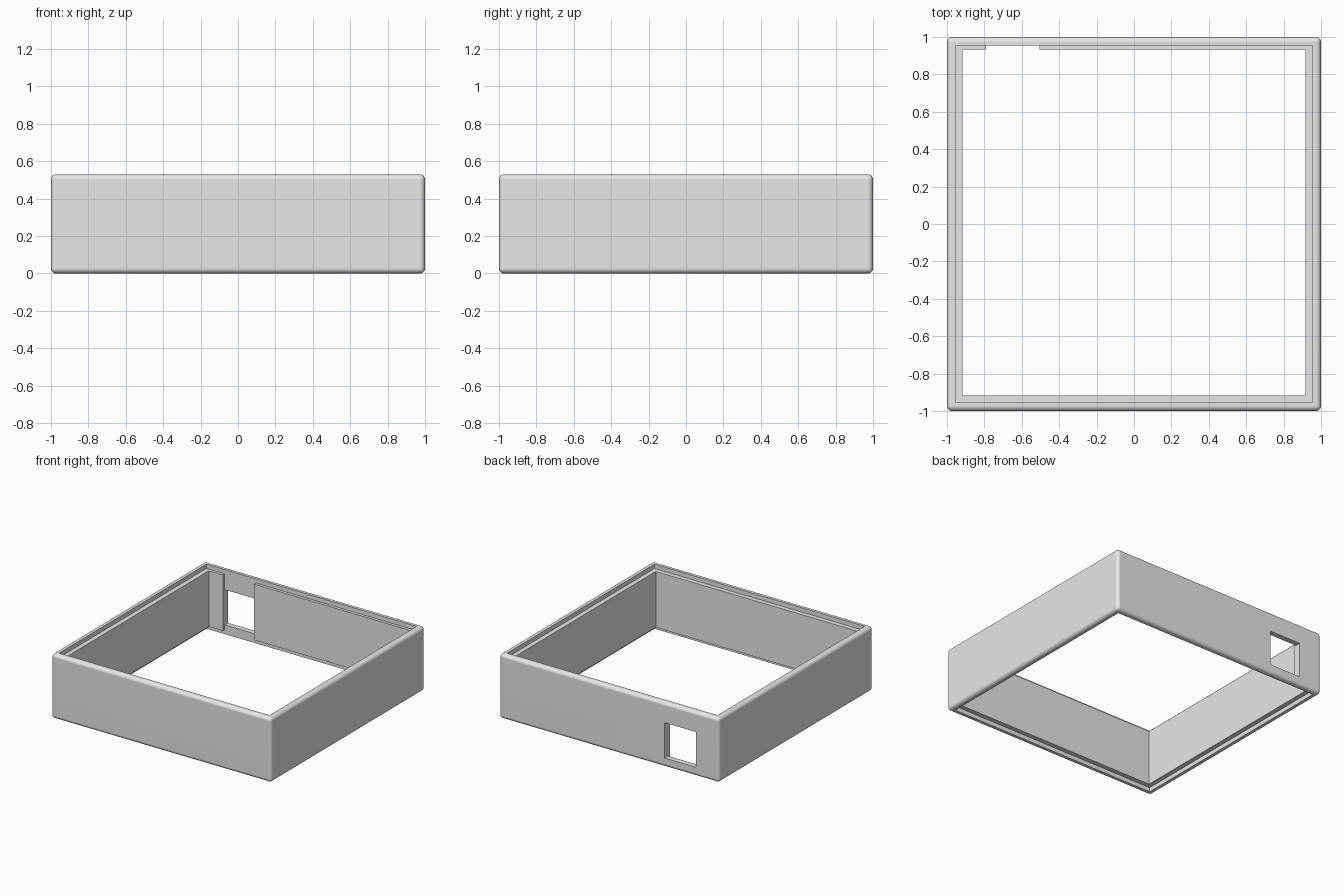
import bpy
import math

if "Cube" in bpy.data.objects:
    bpy.data.objects.remove(bpy.data.objects["Cube"], do_unlink=True)

HEIGHT = 0.53
RABBET = 0.035      # depth of the stepped lip, top and bottom
LIP = 0.955         # half width of the stepped lip opening
INNER = 0.917       # half width of the main opening
BACK = 0.932        # inner face of the back wall
WIN_X = (-0.79, -0.505)
WIN_Z = (0.075, 0.365)

grey = bpy.data.materials.new("light_grey")
grey.use_nodes = True
grey.diffuse_color = (0.8, 0.8, 0.8, 1)
grey.node_tree.nodes["Principled BSDF"].inputs["Base Color"].default_value = (0.8, 0.8, 0.8, 1)


def box(name, xs, ys, zs):
    """Axis-aligned box given its limits on each axis."""
    bpy.ops.mesh.primitive_cube_add(size=1)
    ob = bpy.context.object
    ob.name = name
    limits = (xs, ys, zs)
    for v in ob.data.vertices:
        for axis, (low, high) in enumerate(limits):
            v.co[axis] = high if v.co[axis] > 0 else low
    ob.data.materials.append(grey)
    return ob


def apply(ob, mod):
    bpy.ops.object.select_all(action='DESELECT')
    ob.select_set(True)
    bpy.context.view_layer.objects.active = ob
    bpy.ops.object.modifier_apply(modifier=mod.name)


def cut(ob, cutter):
    cutter.hide_render = True
    mod = ob.modifiers.new("cut", 'BOOLEAN')
    mod.operation = 'DIFFERENCE'
    mod.solver = 'EXACT'
    mod.object = cutter
    apply(ob, mod)
    bpy.data.objects.remove(cutter, do_unlink=True)


# Outer block with rounded edges
frame = box("enclosure_frame", (-1, 1), (-1, 1), (0, HEIGHT))
bevel = frame.modifiers.new("round", 'BEVEL')
bevel.width = 0.028
bevel.segments = 6
apply(frame, bevel)

# Main opening, open at top and bottom
cut(frame, box("opening_cutter", (-INNER, INNER), (-INNER, BACK), (-0.5, 1)))

# Stepped lips around the top and bottom openings
for low, high in ((HEIGHT - RABBET, 1), (-0.5, RABBET)):
    cut(frame, box("lip_cutter", (-LIP, LIP), (-LIP, LIP), (low, high)))

# Full-height channel inside the back wall, and the window through it
cut(frame, box("channel_cutter", WIN_X, (0.8, LIP), (-0.5, 1)))
cut(frame, box("window_cutter", WIN_X, (0.8, 1.2), WIN_Z))

# Smooth rounded edges, crisp cut edges, flat walls
bpy.ops.object.select_all(action='DESELECT')
frame.select_set(True)
bpy.context.view_layer.objects.active = frame
bpy.ops.object.shade_smooth_by_angle(angle=math.radians(30))
normals = frame.modifiers.new("flat_walls", 'WEIGHTED_NORMAL')
normals.keep_sharp = True
